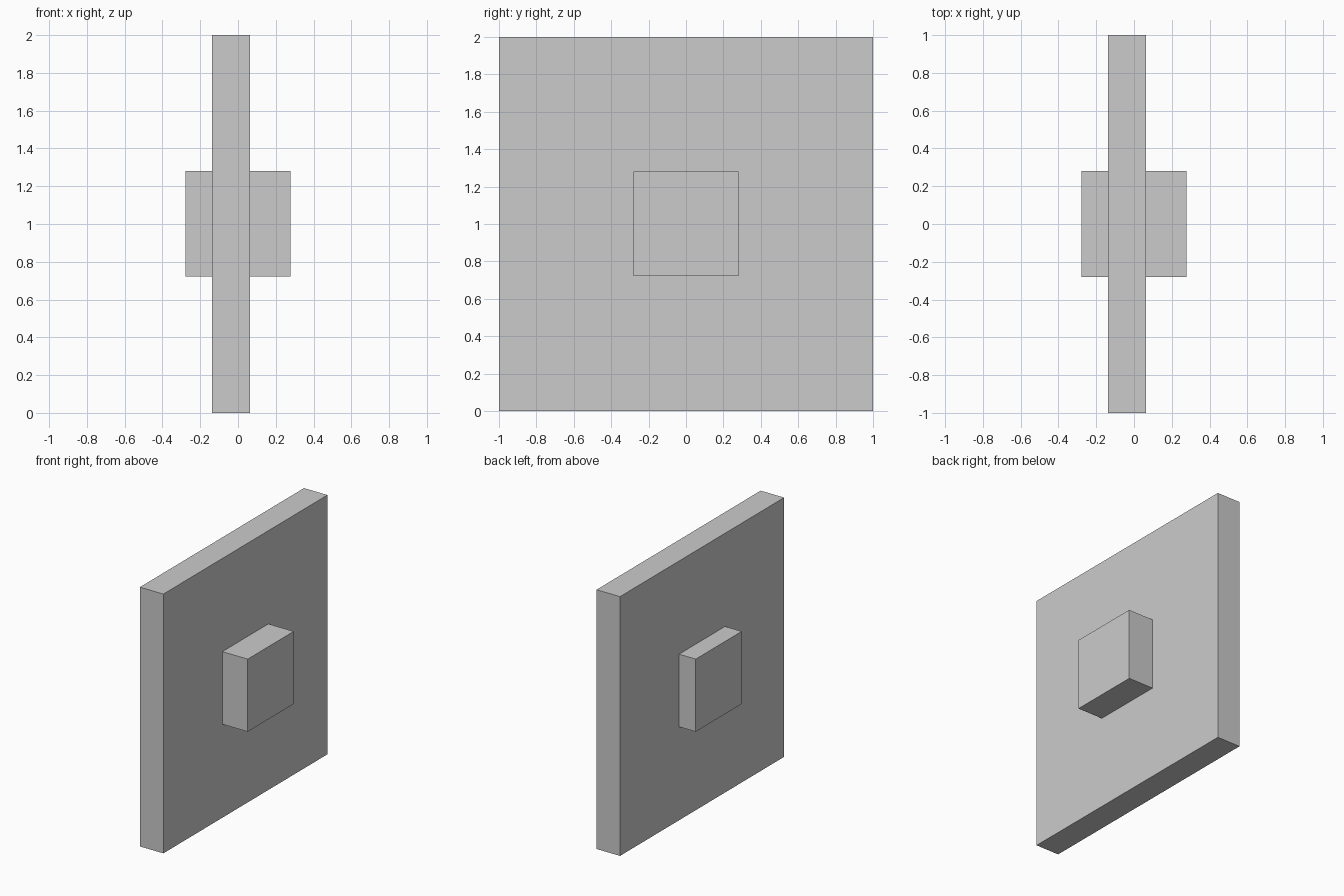
import bpy

if "Cube" in bpy.data.objects:
    bpy.data.objects.remove(bpy.data.objects["Cube"])


def box(name, center, size):
    bpy.ops.mesh.primitive_cube_add(size=1, location=center)
    obj = bpy.context.object
    obj.name = name
    obj.scale = size
    bpy.ops.object.transform_apply(location=False, rotation=False, scale=True)
    return obj


# Upright square slab, slightly off-centre in x
box("panel", (-0.037, 0, 1), (0.2, 2, 2))

# Cube passing through the middle of the slab
box("center_block", (0, 0, 1.001), (0.558, 0.56, 0.56))
